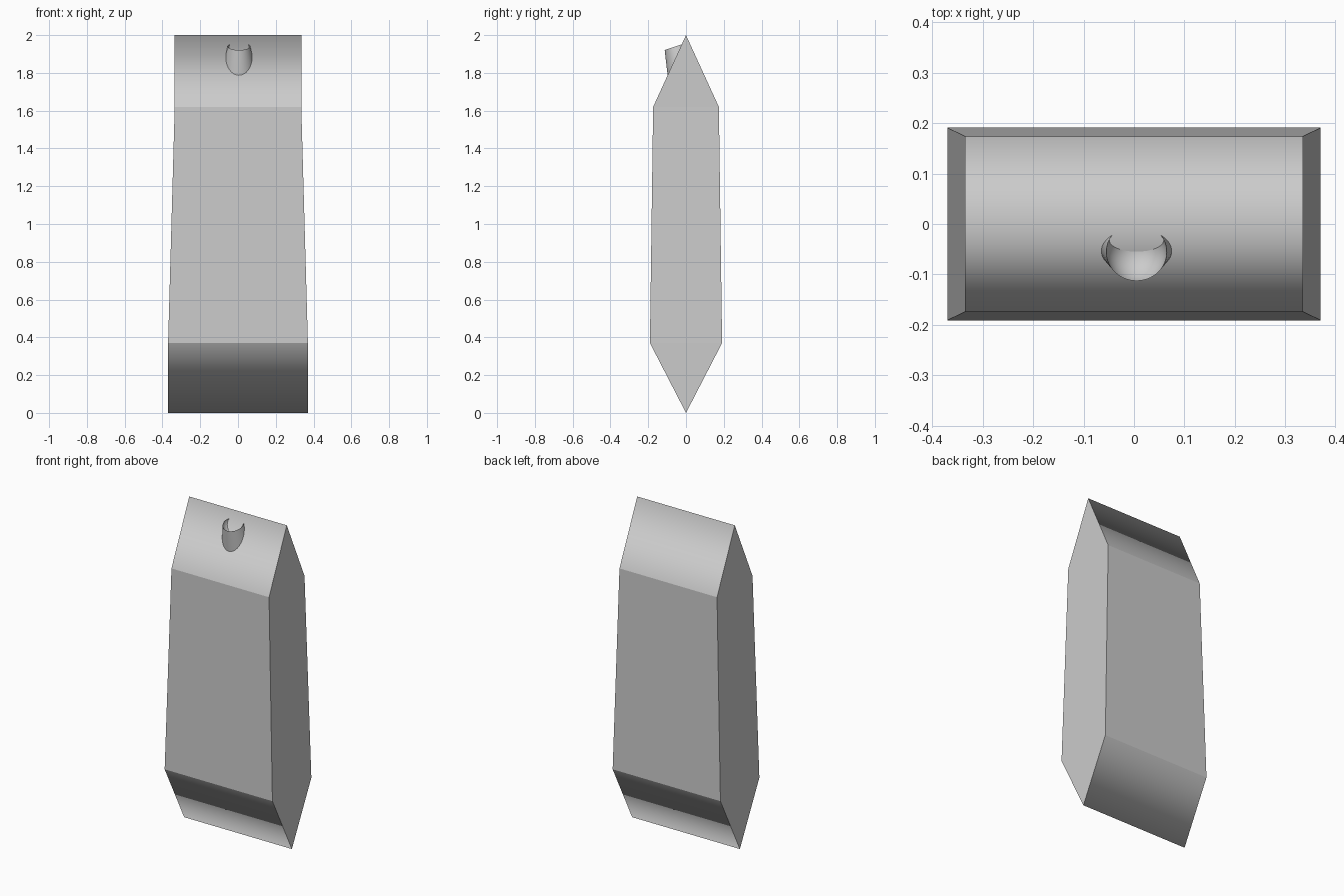
import bpy, bmesh
from math import sin, cos, pi, atan2
from mathutils import Matrix, Vector

if "Cube" in bpy.data.objects:
    bpy.data.objects.remove(bpy.data.objects["Cube"])


def add_object(name, bm):
    bmesh.ops.recalc_face_normals(bm, faces=bm.faces)
    mesh = bpy.data.meshes.new(name)
    bm.to_mesh(mesh)
    bm.free()
    obj = bpy.data.objects.new(name, mesh)
    bpy.context.collection.objects.link(obj)
    return obj


# Tapered slab: hexagonal side profile as (half width x, y, z)
profile = [(0.37, 0, 0), (0.37, -0.191, 0.37), (0.335, -0.174, 1.62),
           (0.335, 0, 2), (0.335, 0.174, 1.62), (0.37, 0.191, 0.37)]
bm = bmesh.new()
left, right = [[bm.verts.new((s * x, y, z)) for x, y, z in profile] for s in (-1, 1)]
for i in range(6):
    j = (i + 1) % 6
    face = bm.faces.new((left[i], left[j], right[j], right[i]))
    face.smooth = i not in (1, 4)      # softened ridges, flat broad faces
# Each end is a bottom triangle, a tapered quad and a top triangle
for side in (left, right):
    for ids in ((0, 1, 5), (1, 2, 4, 5), (2, 3, 4)):
        bm.faces.new([side[k] for k in ids])
add_object("slab_body", bm)

# Socket: flared cone sunk into the front slope, with a hemispherical bowl
R, DEPTH, FLARE, SEG, STEPS = 0.06, 0.145, 0.2126, 40, 10
outline = [(R + FLARE * DEPTH, -DEPTH)]
outline += [(R * cos(a), -R * sin(a)) for a in (pi / 2 * k / STEPS for k in range(STEPS + 1))]
bm = bmesh.new()
verts = [bm.verts.new((r, 0, z)) for r, z in outline]
edges = [bm.edges.new(pair) for pair in zip(verts, verts[1:])]
bmesh.ops.spin(bm, geom=verts + edges, cent=(0, 0, 0), axis=(0, 0, 1),
               angle=2 * pi, steps=SEG, use_merge=True)
bmesh.ops.remove_doubles(bm, verts=bm.verts, dist=1e-5)
tilt = Matrix.Rotation(atan2(0.32, 0.95), 4, 'X')
bmesh.ops.transform(bm, verts=bm.verts,
                    matrix=Matrix.Translation(Vector((0.005, -0.056, 1.94))) @ tilt)
socket = add_object("front_socket", bm)
bpy.context.view_layer.objects.active = socket
socket.select_set(True)
bpy.ops.object.shade_smooth_by_angle(angle=pi / 6)
